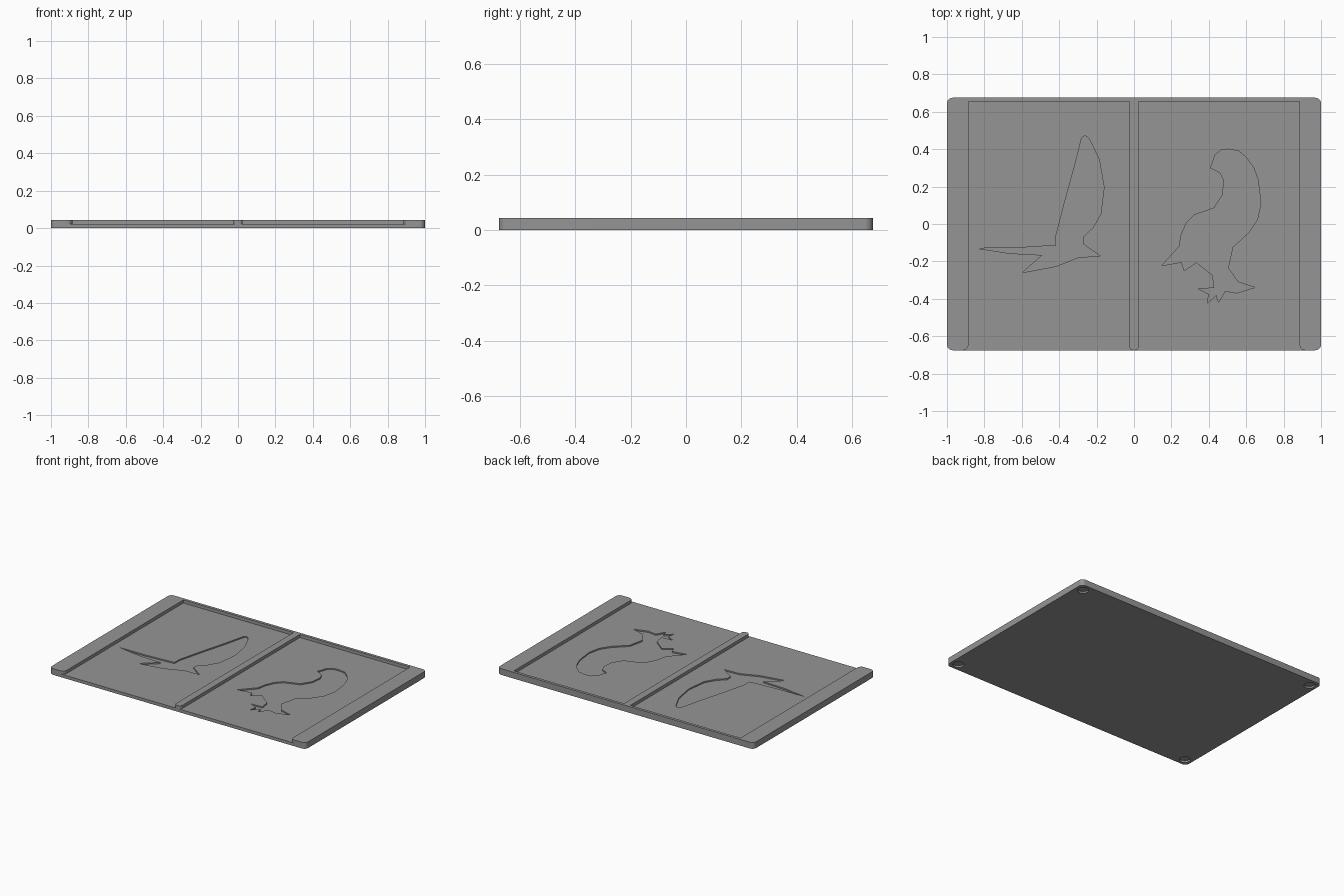
import bpy, bmesh, math

if "Cube" in bpy.data.objects:
    bpy.data.objects.remove(bpy.data.objects["Cube"])

HX, HY, TOP, FLOOR, BIRD_FLOOR = 1.0, 0.675, 0.044, 0.022, 0.013

grey = bpy.data.materials.new("grey")
grey.diffuse_color = (0.3, 0.3, 0.3, 1)
grey.use_nodes = True
grey.node_tree.nodes["Principled BSDF"].inputs["Base Color"].default_value = grey.diffuse_color


def arc(cx, cy, r, a0, a1, n=8):
    return [(cx + r * math.cos(math.radians(a0 + (a1 - a0) * i / n)),
             cy + r * math.sin(math.radians(a0 + (a1 - a0) * i / n))) for i in range(n + 1)]


def prism(name, outline, z0, z1):
    """Extrude a flat outline between two heights."""
    bm = bmesh.new()
    face = bm.faces.new([bm.verts.new((x, y, z0)) for x, y in outline])
    top = bmesh.ops.extrude_face_region(bm, geom=[face])["geom"]
    bmesh.ops.translate(bm, vec=(0, 0, z1 - z0),
                        verts=[v for v in top if isinstance(v, bmesh.types.BMVert)])
    bmesh.ops.recalc_face_normals(bm, faces=bm.faces)
    mesh = bpy.data.meshes.new(name)
    bm.to_mesh(mesh)
    bm.free()
    mesh.materials.append(grey)
    ob = bpy.data.objects.new(name, mesh)
    bpy.context.collection.objects.link(ob)
    return ob


def carve(target, name, outline, z0, z1):
    """Cut a prism out of the target, then discard the cutter."""
    cutter = prism(name, outline, z0, z1)
    cutter.hide_render = True
    mod = target.modifiers.new(name, "BOOLEAN")
    mod.operation, mod.solver, mod.object = "DIFFERENCE", "EXACT", cutter
    bpy.context.view_layer.objects.active = target
    bpy.ops.object.modifier_apply(modifier=name)
    bpy.data.objects.remove(cutter)


# Plate with rounded corners
R = 0.03
corners = [(1, 1, 0), (-1, 1, 90), (-1, -1, 180), (1, -1, 270)]
outline = []
for sx, sy, a in corners:
    outline += arc(sx * (HX - R), sy * (HY - R), R, a, a + 90)
plate = prism("plate", outline, 0, TOP)


# Two trays, open at the front, whose walls end in rounded tips
def tray_outline(x0, x1, r0, r1, back=0.655):
    left = arc(x0 - r0, -HY + r0, r0, 0, -90)
    right = arc(x1 + r1, -HY + r1, r1, 270, 180)
    return ([(x0, back)] + left + [(x0 - r0, -HY - 0.05), (x1 + r1, -HY - 0.05)]
            + right + [(x1, back)])


carve(plate, "left_tray", tray_outline(-0.885, -0.025, 0.03, 0.02), FLOOR, 0.1)
carve(plate, "right_tray", tray_outline(0.025, 0.885, 0.02, 0.03), FLOOR, 0.1)

# Engraved flying bird
flying = [(-.838, -.13), (-.63, -.128), (-.416, -.114), (-.416, -.058), (-.37, .12),
          (-.318, .308), (-.28, .46), (-.262, .474), (-.24, .456), (-.186, .345),
          (-.16, .195), (-.178, .052), (-.22, -.02), (-.273, -.07), (-.272, -.107),
          (-.225, -.14), (-.179, -.172), (-.293, -.177), (-.416, -.226), (-.597, -.26),
          (-.49, -.166), (-.662, -.157)]
carve(plate, "flying_bird", flying, BIRD_FLOOR, 0.1)

# Engraved standing bird
standing = [(.41, .30), (.434, .37), (.465, .395), (.506, .40), (.56, .39), (.60, .356),
            (.64, .30), (.664, .233), (.678, .111), (.66, .024), (.614, -.045),
            (.528, -.124), (.503, -.235), (.556, -.31), (.647, -.339), (.55, -.369),
            (.487, -.358), (.452, -.42), (.44, -.38), (.392, -.425), (.40, -.375),
            (.345, -.346), (.429, -.342), (.42, -.274), (.333, -.205), (.269, -.25),
            (.254, -.204), (.148, -.223), (.242, -.12), (.253, -.056), (.28, .005),
            (.321, .048), (.428, .085), (.473, .155), (.481, .234), (.46, .275)]
carve(plate, "standing_bird", standing, BIRD_FLOOR, 0.1)

# Round sockets under the corners
for sx, sy, a in corners:
    carve(plate, "foot_socket", arc(sx * (HX - 0.055), sy * (HY - 0.055), 0.036, 0, 352.5, 47),
          -0.05, 0.012)

plate.select_set(True)
bpy.ops.object.shade_smooth_by_angle(angle=math.radians(30))
